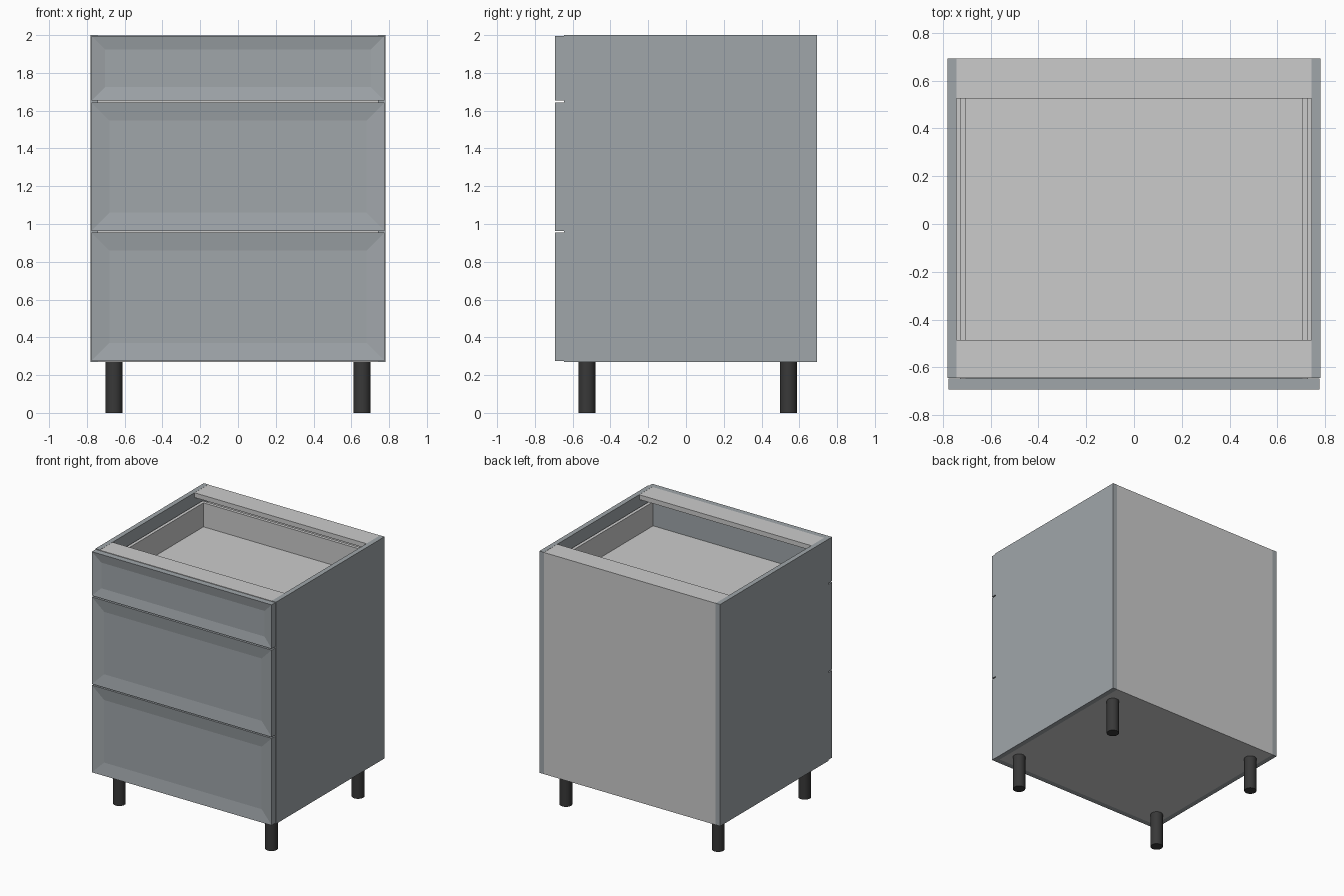
import bpy, bmesh

if "Cube" in bpy.data.objects:
    bpy.data.objects.remove(bpy.data.objects["Cube"])


def material(name, rgb):
    m = bpy.data.materials.new(name)
    m.diffuse_color = (*rgb, 1)
    m.use_nodes = True
    m.node_tree.nodes["Principled BSDF"].inputs["Base Color"].default_value = m.diffuse_color
    return m


PAINT = material("blue_grey_paint", (0.35, 0.38, 0.40))
BLACK = material("black_plastic", (0.04, 0.04, 0.04))


def box(name, x, y, z, mat=None, inset=0.0, depth=0.0):
    """Box from (min, max) ranges, with an optional recessed panel on its -y face."""
    bm = bmesh.new()
    bmesh.ops.create_cube(bm, size=1)
    for v in bm.verts:
        v.co = [r[0] if c < 0 else r[1] for c, r in zip(v.co, (x, y, z))]
    bm.normal_update()
    if inset:
        front = [f for f in bm.faces if f.normal.y < -0.9]
        bmesh.ops.inset_region(bm, faces=front, thickness=inset)
        for v in front[0].verts:
            v.co.y += depth
    me = bpy.data.meshes.new(name)
    bm.to_mesh(me)
    bm.free()
    ob = bpy.data.objects.new(name, me)
    bpy.context.collection.objects.link(ob)
    if mat:
        me.materials.append(mat)
    return ob


def side_pair(name, x0, x1, y, z, mat=None):
    box(name + "_right", (x0, x1), y, z, mat)
    box(name + "_left", (-x1, -x0), y, z, mat)


# Carcass: sides, floor, thin back and two top rails
CARCASS_FRONT, CARCASS_BACK, BACK_IN = -0.645, 0.693, 0.683
BASE = 0.27
INNER = (-0.742, 0.742)
side_pair("side_panel", 0.742, 0.78, (CARCASS_FRONT, CARCASS_BACK), (BASE, 2.0), PAINT)
box("bottom_panel", INNER, (CARCASS_FRONT, BACK_IN), (BASE, BASE + 0.038))
box("back_panel", INNER, (BACK_IN, CARCASS_BACK), (BASE, 1.999))
box("front_rail", INNER, (CARCASS_FRONT, -0.485), (1.962, 1.999))
box("rear_rail", INNER, (0.525, BACK_IN), (1.962, 1.999))

# Drawers: front bottom, front top, frame width, box top
drawers = {
    "bottom_drawer": (0.275, 0.955, 0.136, 0.78),
    "middle_drawer": (0.964, 1.643, 0.136, 1.47),
    "top_drawer": (1.653, 1.996, 0.101, 1.91),
}
for name, (z0, z1, frame, top) in drawers.items():
    box(name + "_front", (-0.776, 0.776), (-0.693, -0.647), (z0, z1), PAINT, frame, 0.014)
    floor = z0 + 0.07
    wall = (floor - 0.025, top)
    side_pair(name + "_side", 0.704, 0.729, (-0.647, 0.605), wall)
    box(name + "_floor", (-0.704, 0.704), (-0.647, 0.605), (floor - 0.02, floor))
    box(name + "_box_back", (-0.704, 0.704), (0.58, 0.605), (floor, top))
    box(name + "_box_front", (-0.704, 0.704), (-0.647, -0.60), (floor, top), PAINT)

# Legs
for side, x in (("left", -0.657), ("right", 0.657)):
    for end, y in (("front", -0.525), ("rear", 0.542)):
        bpy.ops.mesh.primitive_cylinder_add(vertices=32, radius=0.045, depth=BASE,
                                            location=(x, y, BASE / 2))
        leg = bpy.context.object
        leg.name = f"{end}_leg_{side}"
        leg.data.materials.append(BLACK)
        bpy.ops.object.shade_smooth_by_angle()
